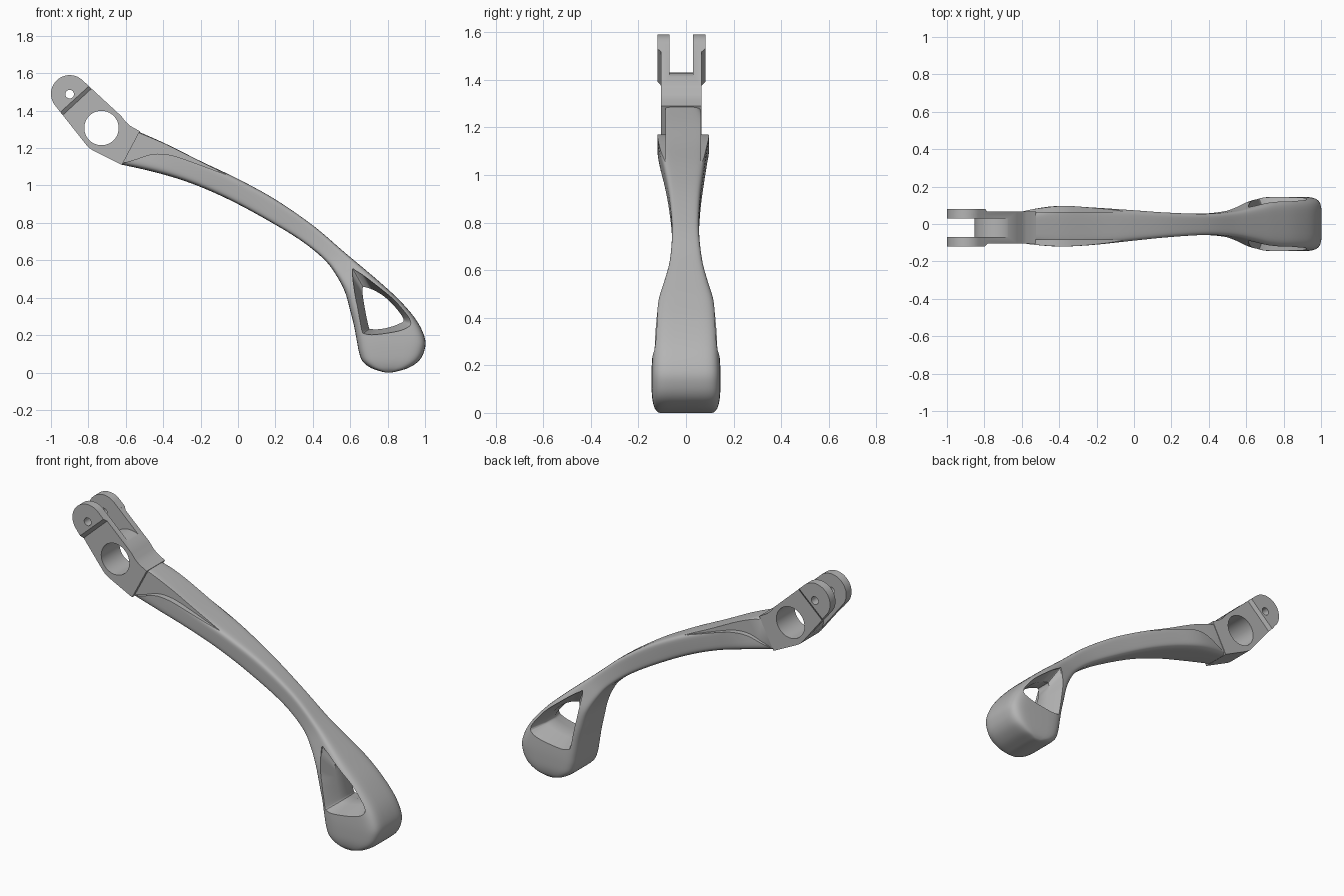
import bpy, bmesh
from math import sin, cos, radians, pi, copysign
from mathutils import Vector

cube = bpy.data.objects.get("Cube")
if cube:
    bpy.data.objects.remove(cube, do_unlink=True)

metal = bpy.data.materials.new("satin_grey_metal")
metal.use_nodes = True
GREY = (0.46, 0.46, 0.46, 1)
metal.diffuse_color = GREY
metal.node_tree.nodes["Principled BSDF"].inputs["Base Color"].default_value = GREY


def loft(name, rings):
    """Skin equal-length closed rings and cap both ends."""
    bm = bmesh.new()
    loops = [[bm.verts.new(p) for p in ring] for ring in rings]
    for a, b in zip(loops, loops[1:]):
        for i in range(len(a)):
            j = (i + 1) % len(a)
            bm.faces.new((a[i], a[j], b[j], b[i]))
    bm.faces.new(loops[0])
    bm.faces.new(loops[-1])
    bmesh.ops.recalc_face_normals(bm, faces=bm.faces)
    mesh = bpy.data.meshes.new(name)
    bm.to_mesh(mesh)
    bm.free()
    mesh.materials.append(metal)
    obj = bpy.data.objects.new(name, mesh)
    bpy.context.collection.objects.link(obj)
    return obj


def flat(pts, y):
    """Place an xz outline at depth y."""
    return [(x, y, z) for x, z in pts]


def prism(name, layers):
    """Loft (outline, y) layers, each outline lying in the xz plane."""
    return loft(name, [flat(pts, y) for pts, y in layers])


def arc(cx, cz, r, start, end, n):
    angles = [radians(start + (end - start) * i / n) for i in range(n + 1)]
    return [(cx + r * cos(a), cz + r * sin(a)) for a in angles]


def catmull(points, steps, closed=False):
    """Smooth interpolation through points of any dimension."""
    pts = [Vector(p) for p in points]
    n = len(pts)
    get = (lambda i: pts[i % n]) if closed else (lambda i: pts[max(0, min(n - 1, i))])
    out = []
    for i in range(n if closed else n - 1):
        a, b, c, d = (get(i + k) for k in (-1, 0, 1, 2))
        for s in range(steps):
            t = s / steps
            out.append(0.5 * (2 * b + (c - a) * t + (2 * a - 5 * b + 4 * c - d) * t ** 2
                              + (3 * b - a - 3 * c + d) * t ** 3))
    return out if closed else out + [pts[-1]]


def boolean(obj, tool, operation="DIFFERENCE"):
    tool.hide_render = True
    mod = obj.modifiers.new("cut", "BOOLEAN")
    mod.object, mod.operation, mod.solver = tool, operation, "EXACT"
    bpy.context.view_layer.objects.active = obj
    bpy.ops.object.modifier_apply(modifier=mod.name)
    bpy.data.objects.remove(tool, do_unlink=True)


def smooth(obj, degrees):
    bpy.ops.object.select_all(action="DESELECT")
    obj.select_set(True)
    bpy.context.view_layer.objects.active = obj
    bpy.ops.object.shade_smooth_by_angle(angle=radians(degrees))


# Arm and handle: upper edge x z, lower edge x z
edges = [
    (-.537, 1.29, -.625, 1.112), (-.38, 1.22, -.44, 1.07), (-.2, 1.13, -.26, 1.015),
    (0, 1.035, -.07, .935), (.2, .925, .13, .83), (.4, .787, .33, .71),
    (.555, .655, .46, .605), (.66, .567, .525, .52), (.76, .482, .572, .43),
    (.868, .382, .6, .33), (.957, .275, .62, .25), (1, .18, .635, .17),
    (.996, .115, .647, .108), (.967, .062, .666, .06), (.912, .025, .708, .026),
    (.85, .006, .76, .007), (.82, 0, .79, 0)]
# Sideways centre and half width at each station
centres = [-.018, -.012, -.012, -.008, -.005, -.002] + [0] * 11
widths = [.086, .108, .1, .083, .066, .057, .068, .091, .118, .132,
          .14, .145, .145, .142, .134, .122, .11]


def section(upper, lower, centre, half, count=48, power=5.5):
    mid, reach = (upper + lower) / 2, (upper - lower) / 2
    ring = []
    for i in range(count):
        a = 2 * pi * (i + 0.5) / count
        u = copysign(abs(cos(a)) ** (2 / power), cos(a))
        v = copysign(abs(sin(a)) ** (2 / power), sin(a))
        p = mid + reach * u
        ring.append((p.x, centre + half * v, p.y))
    return ring


rings = []
uppers = catmull([e[:2] for e in edges], 5)
lowers = catmull([e[2:] for e in edges], 5)
sides = catmull(list(zip(centres, widths)), 5)
for up, low, side in zip(uppers, lowers, sides):
    rings.append(section(up, low, side.x, side.y))
arm = loft("lever_arm", rings)

# Side recesses leave a narrow spine above the flange
ledge = [(-.7, 1.1), (-.62, 1.118)] + [tuple(p) for p in catmull(
    [(-.54, 1.142), (-.47, 1.165), (-.4, 1.168), (-.3, 1.145), (-.03, 1.045)], 5)]
ledge += [(.05, 1.2), (-.5, 1.45), (-.7, 1.4)]
for y0, y1 in ((-.3, -.086), (.063, .3)):
    boolean(arm, prism("recess_cutter", [(ledge, y0), (ledge, y1)]))

# Flared triangular opening through the handle, its rim following the side faces
rim = catmull([(.612, .525), (.64, .538), (.76, .45), (.86, .365), (.925, .275),
               (.89, .232), (.78, .208), (.685, .205), (.655, .25)], 5, True)
throat = catmull([(.665, .435), (.692, .453), (.77, .415), (.84, .35), (.885, .285),
                  (.865, .262), (.79, .237), (.715, .232), (.695, .26)], 5, True)
mouth = [(x, .137 - .26 * max(0, z - .34), z) for x, z in rim]
far_mouth = [(x, -y, z) for x, y, z in mouth]
boolean(arm, loft("opening_cutter", [
    flat(rim, -.25), far_mouth, flat(throat, -.045),
    flat(throat, .045), mouth, flat(rim, .25)]))
smooth(arm, 35)

# Fork head
PIN, BORE = (-.9, 1.488), (-.73, 1.307)
tip = arc(-.9, 1.49, .1, 44, 224, 24)
outline = tip + [(-.812, 1.218), (-.795, 1.2), (-.775, 1.187), (-.62, 1.11),
                 (-.525, 1.29), (-.575, 1.318), (-.6, 1.34), (-.625, 1.372)]
head = prism("fork_head", [(outline, -.105), (outline, .066)])

# Raised pads on the fork tips, with a sloped step
pad_face = tip + [(-.95, 1.392), (-.797, 1.531)]
pad_base = tip + [(-.937, 1.376), (-.783, 1.518)]
for face_y, base_y, root_y in ((-.12, -.105, -.09), (.081, .066, .05)):
    pad = prism("pad", [(pad_face, face_y), (pad_base, base_y), (pad_base, root_y)])
    boolean(head, pad, "UNION")

# Slot between the prongs, wrapping the bore wall
slot = arc(*BORE, .123, 43, 223, 24)
slot += [(-.88, 1.17), (-1.2, 1.4), (-1.1, 1.8), (-.8, 1.8), (-.58, 1.45)]
boolean(head, prism("slot_cutter", [(slot, -.07), (slot, .03)]))

# Bore and pin hole
for centre, radius in ((BORE, .092), (PIN, .023)):
    circle = arc(*centre, radius, 0, 352.5, 47)
    boolean(head, prism("hole_cutter", [(circle, -.3), (circle, .3)]))
smooth(head, 25)
